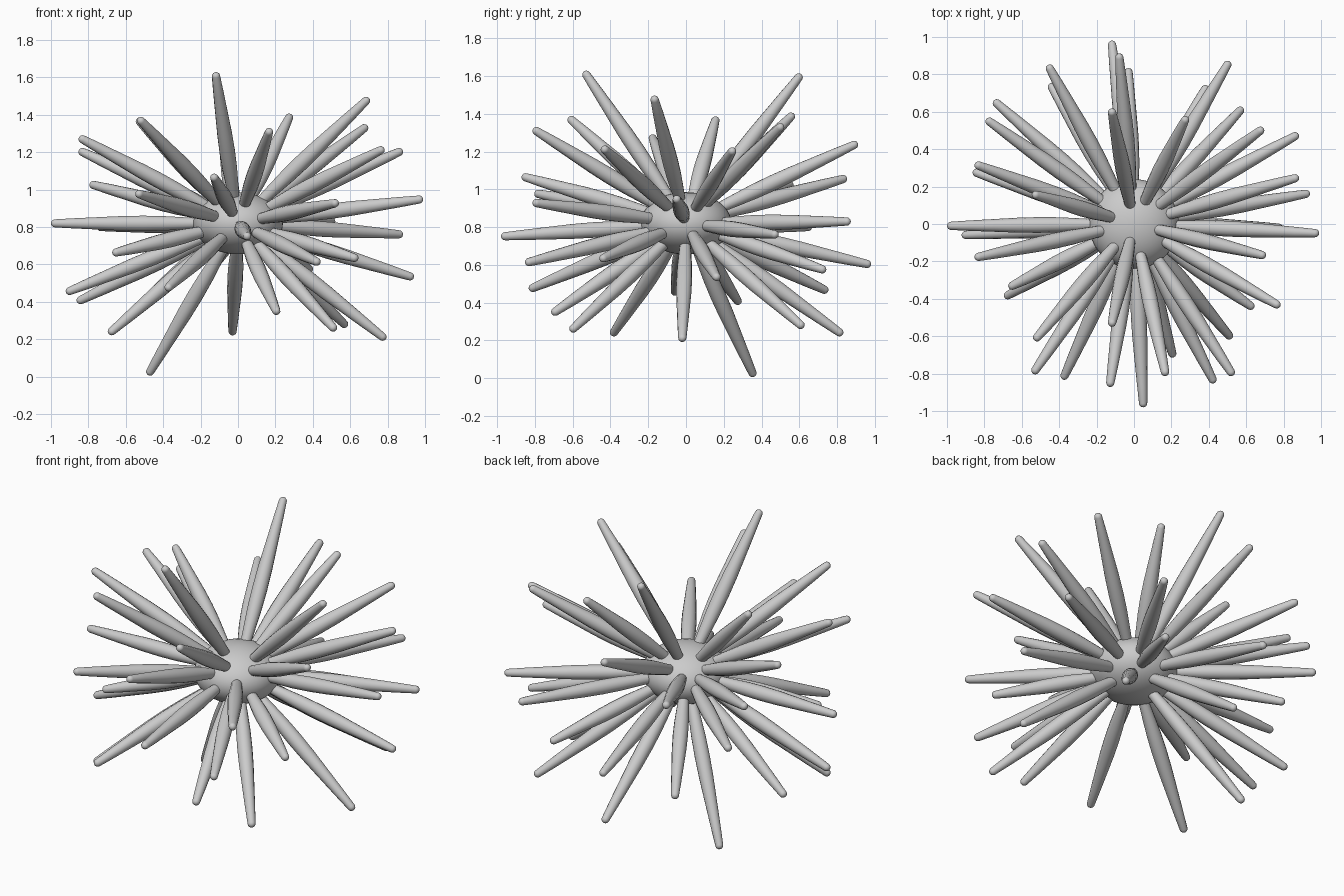
import bpy
from math import sin, cos, pi
from mathutils import Vector

if "Cube" in bpy.data.objects:
    bpy.data.objects.remove(bpy.data.objects["Cube"])

CENTRE = Vector((0, 0, 0.82))
RX, RZ = 0.24, 0.165          # flattened body radii
SIDES = 14

# Spine tips
TIPS = [
    (-.12, .98, .60), (-.08, .91, 1.245), (-.03, .83, .23), (-.12, .61, 1.61),
    (-.46, .85, 1.06), (-.45, .75, .46), (-.75, .66, .80), (-.79, .56, 1.03),
    (-.85, .32, 1.21), (-.86, .28, .40), (-.54, .16, 1.38), (-1.0, -.01, .82),
    (-.92, -.06, .45), (-.85, -.18, 1.28), (-.67, -.34, .66), (-.69, -.39, .23),
    (-.53, -.62, 1.38), (-.54, -.80, .98), (-.38, -.83, .47), (-.12, -.54, 1.625),
    (-.13, -.87, 1.07), (.05, -.98, .75), (.17, -.81, 1.32), (.21, -.71, .34),
    (.43, -.85, .61), (.53, -.81, .93), (.52, -.61, .25), (.64, -.45, .63),
    (.78, -.44, 1.22), (.70, -.17, 1.49), (.99, -.05, .95), (.79, -.02, .20),
    (.94, .165, .53), (.88, .25, 1.21), (.88, .48, .76), (.69, .51, 1.34),
    (.58, .62, .27), (.51, .87, .83), (.39, .74, .57), (.28, .57, 1.40),
    (-.48, .36, .01),
]

# Profile along a spine: (fraction of length, radius)
PROFILE = [(0, .028), (.12, .034), (.25, .040), (.38, .042), (.52, .040),
           (.68, .034), (.84, .028)]
TIP_R = .022


def make_spine(name, tip):
    tip = Vector(tip)
    d = (tip - CENTRE).normalized()
    # start just under the body surface
    reach = 1 / ((d.x**2 + d.y**2) / RX**2 + d.z**2 / RZ**2) ** .5
    start = CENTRE + d * reach * .85
    length = (tip - start).length
    rings = [(t * length, r) for t, r in PROFILE]
    # rounded end
    rings += [(length - TIP_R + TIP_R * sin(a), TIP_R * cos(a))
              for a in (0, pi / 8, pi / 4, 3 * pi / 8)]
    q = d.to_track_quat('Z', 'Y')
    verts = [start + q @ Vector((r * cos(2 * pi * k / SIDES), r * sin(2 * pi * k / SIDES), h))
             for h, r in rings for k in range(SIDES)]
    faces = [(i * SIDES + k, i * SIDES + (k + 1) % SIDES,
              (i + 1) * SIDES + (k + 1) % SIDES, (i + 1) * SIDES + k)
             for i in range(len(rings) - 1) for k in range(SIDES)]
    top = len(verts)
    verts.append(tip)
    last = (len(rings) - 1) * SIDES
    faces += [(last + k, last + (k + 1) % SIDES, top) for k in range(SIDES)]
    faces.append(tuple(reversed(range(SIDES))))
    me = bpy.data.meshes.new(name)
    me.from_pydata(verts, [], faces)
    for p in me.polygons:
        p.use_smooth = len(p.vertices) <= 4
    ob = bpy.data.objects.new(name, me)
    bpy.context.collection.objects.link(ob)


# Body
bpy.ops.mesh.primitive_uv_sphere_add(segments=48, ring_count=24, radius=1, location=CENTRE)
body = bpy.context.object
body.name = "body"
body.scale = (RX, RX, RZ)
bpy.ops.object.transform_apply(location=False, rotation=False, scale=True)
bpy.ops.object.shade_smooth()

# Spines
for i, tip in enumerate(TIPS):
    make_spine(f"spine_{i + 1:02d}", tip)
